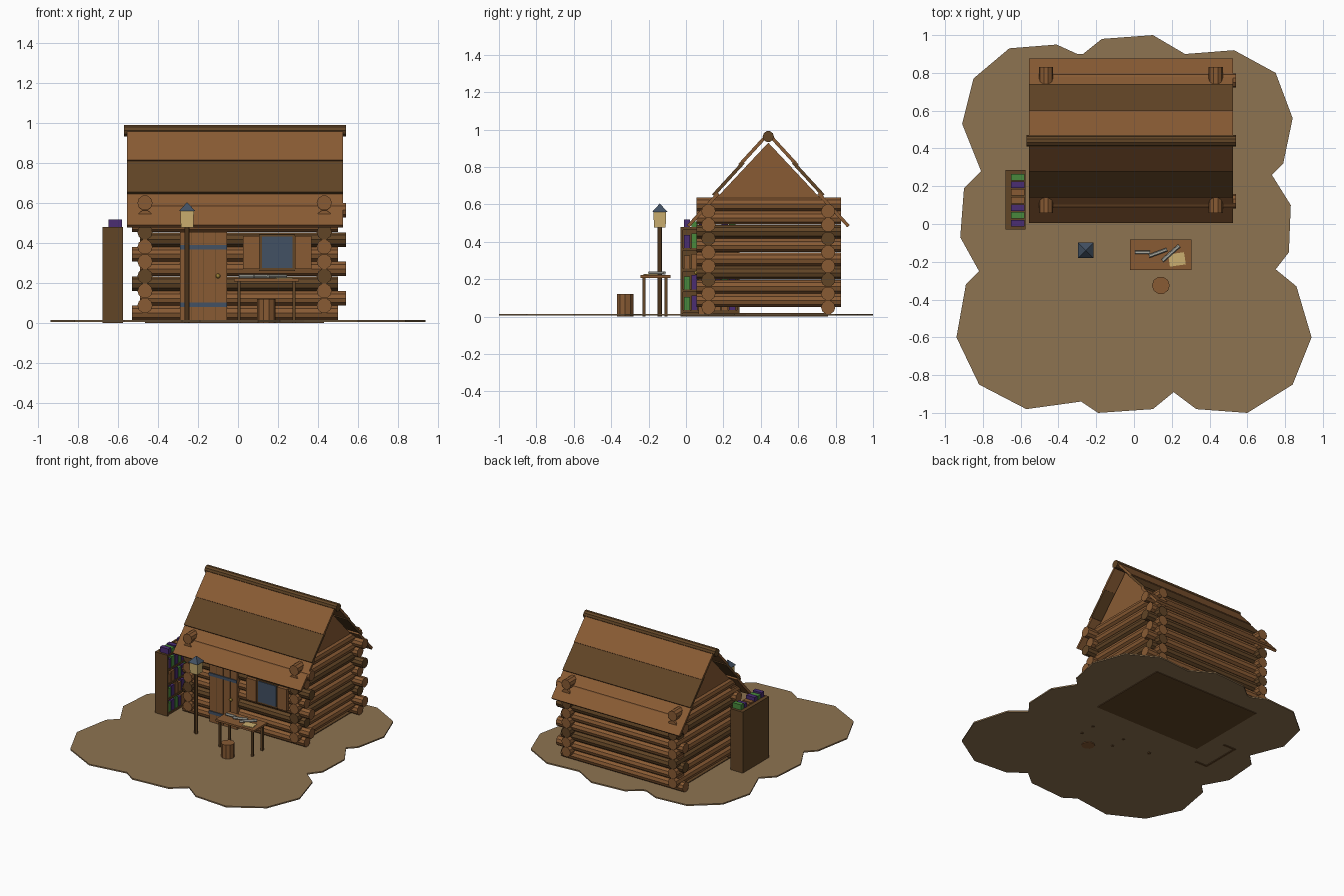
import bpy, bmesh, math
from mathutils import Vector, Matrix

if "Cube" in bpy.data.objects:
    bpy.data.objects.remove(bpy.data.objects["Cube"])


def material(name, rgb):
    m = bpy.data.materials.new(name)
    m.use_nodes = True
    m.diffuse_color = (*rgb, 1)
    m.node_tree.nodes["Principled BSDF"].inputs["Base Color"].default_value = (*rgb, 1)
    return m


LIGHT = material("light wood", (.25, .105, .034))
DARK = material("dark wood", (.12, .058, .019))
EARTH = material("earth", (.27, .172, .083))
SLATE = material("slate blue", (.055, .082, .125))
CREAM = material("cream", (.6, .43, .16))
PURPLE = material("purple", (.07, .027, .17))
GREEN = material("green", (.065, .25, .045))
STEEL = material("grey metal", (.4, .4, .35))
GOLD = material("gold", (.55, .36, .06))


def finish(name, bm, mat):
    bmesh.ops.recalc_face_normals(bm, faces=bm.faces)
    me = bpy.data.meshes.new(name)
    bm.to_mesh(me)
    bm.free()
    me.materials.append(mat)
    ob = bpy.data.objects.new(name, me)
    bpy.context.collection.objects.link(ob)
    return ob


def box(name, x, y, z, mat, turn=0):
    """Box from (low, high) pairs, optionally turned about its vertical axis."""
    bm = bmesh.new()
    bmesh.ops.create_cube(bm, size=1)
    size = [b - a for a, b in (x, y, z)]
    mid = [(a + b) / 2 for a, b in (x, y, z)]
    bm.transform(Matrix.Translation(mid) @ Matrix.Rotation(turn, 4, 'Z') @ Matrix.Diagonal((*size, 1)))
    return finish(name, bm, mat)


def rod(name, start, end, r, mat, sides=10, r2=None):
    """Faceted rod or cone between two points."""
    a, b = Vector(start), Vector(end)
    bm = bmesh.new()
    bmesh.ops.create_cone(bm, cap_ends=True, segments=sides, radius1=r,
                          radius2=r if r2 is None else r2, depth=(b - a).length)
    spin = Matrix.Rotation(math.pi / sides, 4, 'Z')
    bm.transform(Matrix.Translation((a + b) / 2) @ (b - a).to_track_quat('Z', 'Y').to_matrix().to_4x4() @ spin)
    return finish(name, bm, mat)


def prism(name, points, direction, mat):
    """Extrude a flat outline along a direction."""
    bm = bmesh.new()
    face = bm.faces.new([bm.verts.new(p) for p in points])
    new = bmesh.ops.extrude_face_region(bm, geom=[face])["geom"]
    bmesh.ops.translate(bm, vec=direction, verts=[v for v in new if isinstance(v, bmesh.types.BMVert)])
    return finish(name, bm, mat)


# Ground patch
outline = [(-.66, .93), (-.41, .95), (-.3, .9), (-.27, .9), (-.17, .98), (.1, 1), (.27, .9), (.53, .92),
           (.75, .8), (.84, .56), (.79, .32), (.73, .26), (.83, .1), (.82, -.15), (.75, -.24), (.86, -.33),
           (.94, -.6), (.84, -.85), (.6, -1), (.33, -.98), (.21, -.89), (.1, -.98), (-.19, -1), (-.28, -.94),
           (-.57, -.98), (-.82, -.85), (-.94, -.6), (-.89, -.32), (-.82, -.25), (-.92, -.07), (-.9, .19),
           (-.81, .28), (-.91, .53), (-.85, .77)]
prism("ground", [(x, y, .005) for x, y in outline], (0, 0, .01), EARTH)

# Log walls, alternating courses that cross at the corners
LEFT, RIGHT, FRONT, BACK = -.466, .432, .12, .76
PITCH, R = .0735, .038
for i in range(8):
    mat = DARK if i % 3 == 2 else LIGHT
    z = .05 + PITCH * i
    shift = .04 * (i % 2)
    for side, y in (("front", FRONT), ("back", BACK)):
        rod(f"{side}_log_{i}", (-.53 + shift, y, z), (.5 + shift, y, z), R, mat)
    z += PITCH / 2
    for side, x in (("left", LEFT), ("right", RIGHT)):
        rod(f"{side}_log_{i}", (x, .057, z), (x, .83, z), R, mat)
box("floor", (LEFT, RIGHT), (FRONT, BACK), (0, .02), DARK)

# Gables
RIDGE = .44
for side, x in (("left", LEFT - .015), ("right", RIGHT - .015)):
    prism(f"{side}_gable", [(x, RIDGE - .3, .61), (x, RIDGE + .3, .61), (x, RIDGE, .93)], (.03, 0, 0), LIGHT)

# Roof planks, three on each slope, the middle one lapped over the others
EAVE, TOP = Vector((.435, .49)), Vector((0, .965))
along = TOP - EAVE
out = Vector((-along.y, along.x)).normalized()
if out.y < 0:
    out = -out
for side, s in (("front", -1), ("back", 1)):
    for row, (t0, t1, lift, mat) in enumerate(((0, .37, 0, LIGHT), (.33, .7, .012, DARK), (.66, 1, 0, LIGHT))):
        if row == 2:
            lift = .018
        corners = [EAVE + along * t + out * (lift - d)
                   for t, d in ((t0, 0), (t1, 0), (t1, .018), (t0, .018))]
        prism(f"{side}_roof_plank_{row}", [(-.555, RIDGE + s * p.x, p.y) for p in corners], (1.08, 0, 0), mat)
rod("ridge_log", (-.57, RIDGE, .963), (.54, RIDGE, .963), .03, DARK)

# Door with iron straps and a knob
box("door", (-.29, -.055), (.068, .1), (.012, .455), LIGHT)
for i, z in enumerate((.09, .38)):
    box(f"door_strap_{i}", (-.29, -.055), (.061, .07), (z - .011, z + .011), SLATE)
for i in (1, 2, 3):
    x = -.29 + .235 * i / 4
    box(f"door_seam_{i}", (x - .001, x + .001), (.067, .07), (.012, .455), DARK)
bm = bmesh.new()
bmesh.ops.create_icosphere(bm, subdivisions=2, radius=.012)
bm.transform(Matrix.Translation((-.1, .056, .235)))
finish("door_knob", bm, GOLD)

# Window and shutters
box("window_frame", (.105, .285), (.076, .1), (.26, .442), DARK)
box("window_pane", (.12, .272), (.07, .08), (.275, .432), SLATE)
for side, x in (("left", .285), ("right", .025)):
    box(f"{side}_shutter", (x, x + .083), (.062, .09), (.27, .435), LIGHT)

# Lamp post
LX, LY = -.255, -.14
rod("lamp_post", (LX, LY, 0), (LX, LY, .48), .014, DARK, 8)
rod("lantern", (LX, LY, .478), (LX, LY, .56), .044, CREAM, 4, .048)
rod("lantern_roof", (LX, LY, .56), (LX, LY, .605), .058, SLATE, 4, 0)

# Table with parchment and blades
box("table_top", (-.02, .305), (-.243, -.082), (.208, .223), LIGHT)
for i, (x, y) in enumerate([(x, y) for x in (.005, .28) for y in (-.225, -.108)]):
    box(f"table_leg_{i}", (x - .008, x + .008), (y - .008, y + .008), (0, .21), DARK)
box("parchment", (.185, .27), (-.22, -.155), (.223, .228), CREAM, .15)
blades = [((.005, -.15), (.085, -.15)), ((.08, -.17), (.175, -.135)), ((.15, -.195), (.24, -.115))]
for i, (a, b) in enumerate(blades):
    rod(f"blade_{i}", (*a, .234), (*b, .234), .01, STEEL, 6)

# Stump stool
rod("stool", (.142, -.325, 0), (.142, -.325, .12), .047, LIGHT, 10)

# Bookcase, open towards the cabin
X0, X1, Y0, Y1 = -.68, -.575, -.03, .287
box("bookcase_back", (X0, X0 + .015), (Y0, Y1), (0, .48), DARK)
box("bookcase_front_side", (X0, X1), (Y0, Y0 + .015), (0, .48), DARK)
box("bookcase_back_side", (X0, X1), (Y1 - .015, Y1), (0, .48), DARK)
for i in range(5):
    z = .02 + .111 * i
    box(f"bookcase_shelf_{i}", (X0, X1), (Y0, Y1), (z, z + .015), DARK)
    # Books on this shelf, the highest row standing on top
    colours = (PURPLE, GREEN, PURPLE, LIGHT, LIGHT, PURPLE, GREEN)
    for j in range(7):
        y = Y0 + .018 + .0405 * j
        k = (j + 2 * i + 6) % 7
        tall = (.04, .03, .035, .012, .012, .03, .04)[j] if i == 4 else .07 + .008 * (j % 3)
        box(f"book_{i}_{j}", (-.65, -.58), (y, y + .034), (z + .015, z + .015 + tall), colours[j if i == 4 else k])
